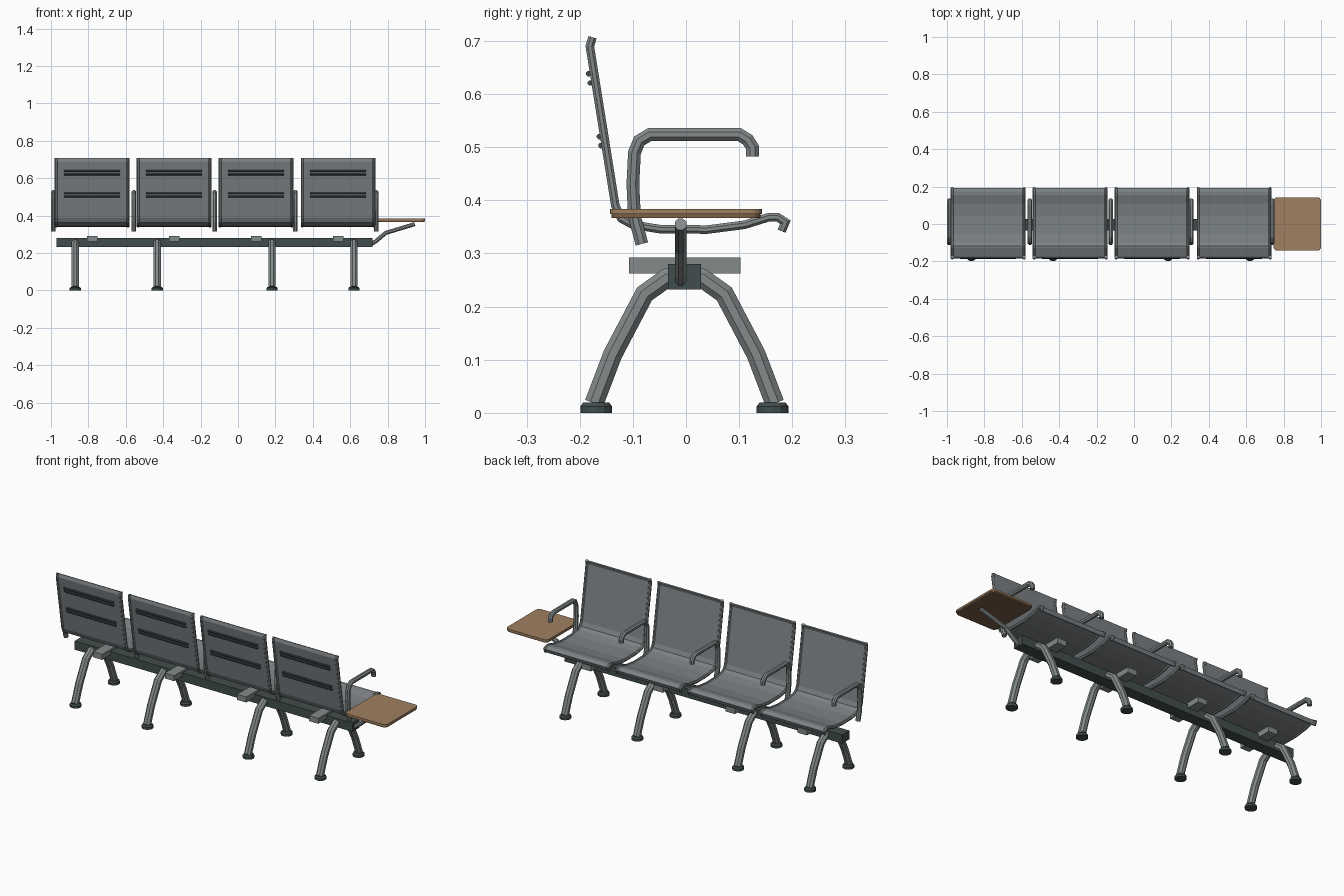
import bpy, bmesh, math
from mathutils import Vector, Matrix

cube = bpy.data.objects.get("Cube")
if cube:
    bpy.data.objects.remove(cube, do_unlink=True)


def material(name, r, g, b):
    m = bpy.data.materials.new(name)
    m.use_nodes = True
    m.diffuse_color = (r, g, b, 1)
    m.node_tree.nodes["Principled BSDF"].inputs["Base Color"].default_value = (r, g, b, 1)
    return m


GREY = material("steel grey", 0.23, 0.255, 0.255)
SHELL = material("shell grey", 0.2, 0.22, 0.23)
DARK = material("dark grey", 0.055, 0.075, 0.075)
WOOD = material("wood brown", 0.35, 0.215, 0.12)
TRIM = material("wood trim", 0.2, 0.11, 0.06)


def finish(name, bm, mat):
    bmesh.ops.recalc_face_normals(bm, faces=bm.faces)
    me = bpy.data.meshes.new(name)
    bm.to_mesh(me)
    bm.free()
    me.materials.append(mat)
    ob = bpy.data.objects.new(name, me)
    bpy.context.collection.objects.link(ob)
    return ob


def box(name, lo, hi, mat, corner=0):
    bm = bmesh.new()
    bmesh.ops.create_cube(bm, size=1)
    lo, hi = Vector(lo), Vector(hi)
    for v in bm.verts:
        v.co = (lo + hi) / 2 + v.co * (hi - lo)
    if corner:
        upright = [e for e in bm.edges
                   if abs(e.verts[0].co.z - e.verts[1].co.z) > 0.001]
        bmesh.ops.bevel(bm, geom=upright, offset=corner, segments=4,
                        profile=0.5, affect='EDGES')
    return finish(name, bm, mat)


def ring(wide, thick, sides):
    """Cross-section as (side, normal) offsets; four sides give a rectangle."""
    k = 1 / math.cos(math.pi / sides)
    angles = [math.tau * (i + 0.5) / sides for i in range(sides)]
    return [(wide * k * math.cos(a), thick * k * math.sin(a)) for a in angles]


def sweep(name, path, side, section, mat):
    """Sweep a section along a planar path with mitred bends."""
    side = Vector(side)
    pts = [Vector(p) for p in path]
    bm = bmesh.new()
    loops = []
    for i, p in enumerate(pts):
        a = (p - pts[i - 1]).normalized() if i else None
        b = (pts[i + 1] - p).normalized() if i < len(pts) - 1 else None
        a, b = a or b, b or a
        t = (a + b).normalized()
        n = t.cross(side) / max(t.dot(a), 0.6)
        loops.append([bm.verts.new(p + side * u + n * v) for u, v in section])
    for l0, l1 in zip(loops, loops[1:]):
        for j in range(len(l0)):
            k = (j + 1) % len(l0)
            bm.faces.new((l0[j], l0[k], l1[k], l1[j]))
    bm.faces.new(loops[0])
    bm.faces.new(loops[-1])
    return finish(name, bm, mat)


def at_x(x, yz):
    return [(x, y, z) for y, z in yz]


X = (1, 0, 0)

# Seats: bent shell, side frames, back ribs and mounting bracket
seat_path = [(-0.176, 0.707), (-0.181, 0.69), (-0.133, 0.39), (-0.122, 0.366),
             (-0.1, 0.354), (-0.05, 0.346), (0.04, 0.345), (0.11, 0.354),
             (0.155, 0.368), (0.173, 0.368), (0.187, 0.359), (0.18, 0.342)]
for n in range(4):
    x = -0.78 + 0.4385 * n
    sweep(f"seat_shell_{n}", at_x(x, seat_path), X, ring(0.19, 0.004, 4), SHELL)
    for s in (-1, 1):
        sweep(f"seat_frame_{n}", at_x(x + s * 0.192, seat_path), X,
              ring(0.008, 0.008, 8), GREY)
    for y, z in ((-0.183, 0.638), (-0.18, 0.621), (-0.163, 0.52), (-0.16, 0.503)):
        sweep(f"back_rib_{n}", [(x - 0.15, y, z), (x + 0.15, y, z)], (0, 1, 0),
              ring(0.005, 0.005, 8), DARK)
    box(f"seat_bracket_{n}", (x - 0.028, -0.107, 0.262),
        (x + 0.028, 0.103, 0.292), GREY)

# Armrests between and outside the seats
arm_path = [(-0.083, 0.318), (-0.097, 0.37), (-0.1, 0.43), (-0.097, 0.49),
            (-0.088, 0.512), (-0.068, 0.524), (0.1, 0.524), (0.116, 0.514),
            (0.125, 0.5), (0.125, 0.483)]
for n in range(5):
    sweep(f"armrest_{n}", at_x(-0.988 + 0.4315 * n, arm_path), X,
          ring(0.012, 0.012, 8), GREY)

# Main beam
box("beam", (-0.97, -0.034, 0.232), (0.72, 0.028, 0.28), DARK)

# Curved legs and feet
leg_path = [(0, 0.262), (0.033, 0.254), (0.075, 0.224), (0.135, 0.11), (0.17, 0.018)]
for x in (-0.87, -0.432, 0.182, 0.62):
    for s in (-1, 1):
        sweep("leg", at_x(x, [(s * y - 0.003, z) for y, z in leg_path]), X,
              ring(0.019, 0.018, 8), GREY)
        bm = bmesh.new()
        for r1, r2, z, h in ((0.03, 0.03, 0.006, 0.012), (0.03, 0.024, 0.016, 0.008)):
            bmesh.ops.create_cone(bm, cap_ends=True, segments=12, radius1=r1,
                                  radius2=r2, depth=h,
                                  matrix=Matrix.Translation((x, s * 0.166 - 0.003, z)))
        finish("foot", bm, DARK)

# Side table with its support arm
box("table_top", (0.746, -0.143, 0.374), (1, 0.143, 0.384), WOOD, 0.02)
box("table_underside", (0.749, -0.14, 0.367), (0.997, 0.14, 0.374), TRIM, 0.02)
sweep("table_support", [(0.71, -0.01, 0.247), (0.735, -0.01, 0.262),
                        (0.79, -0.01, 0.308), (0.945, -0.01, 0.355)],
      (0, 1, 0), ring(0.011, 0.011, 8), GREY)
